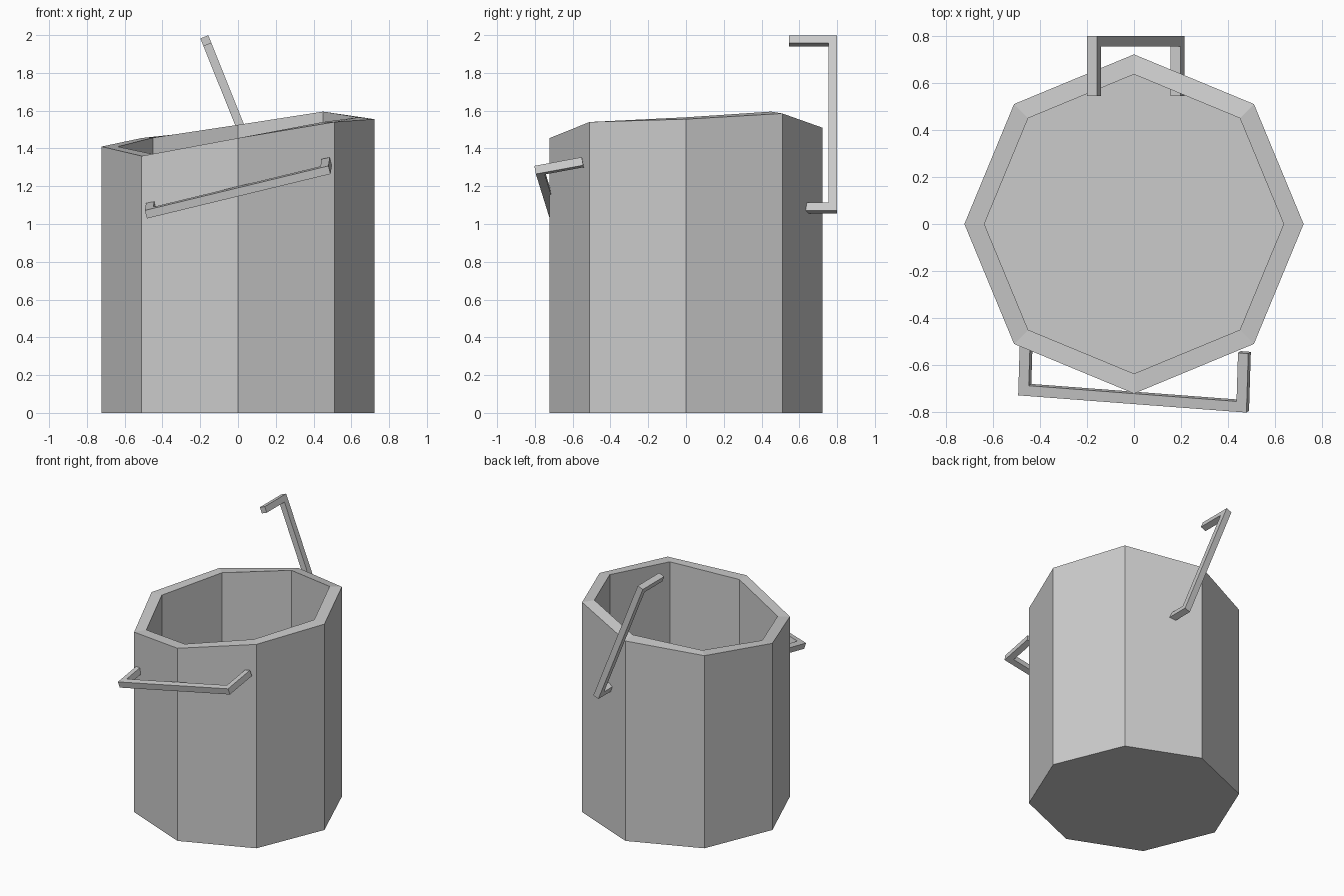
import bpy, bmesh
from math import cos, sin, pi
from mathutils import Vector

cube = bpy.data.objects.get("Cube")
if cube:
    bpy.data.objects.remove(cube)

GREY = (0.6, 0.6, 0.6, 1)
mat = bpy.data.materials.new("plain grey")
mat.use_nodes = True
mat.diffuse_color = GREY
mat.node_tree.nodes["Principled BSDF"].inputs["Base Color"].default_value = GREY


def finish(name, bm):
    bmesh.ops.recalc_face_normals(bm, faces=bm.faces)
    mesh = bpy.data.meshes.new(name)
    bm.to_mesh(mesh)
    bm.free()
    mesh.materials.append(mat)
    obj = bpy.data.objects.new(name, mesh)
    bpy.context.collection.objects.link(obj)
    return obj


def bucket():
    """Octagonal tub with a slanted, slightly uneven rim."""
    outer, inner, floor = 0.722, 0.637, 0.09
    # Rim heights, counter-clockwise from +x
    rim = [1.555, 1.585, 1.51, 1.455, 1.41, 1.36, 1.455, 1.54]
    rim_in = [1.565, 1.595, 1.525, 1.457, 1.41, 1.37, 1.455, 1.54]
    bm = bmesh.new()

    def ring(radius, heights):
        return [bm.verts.new((radius * cos(i * pi / 4), radius * sin(i * pi / 4), z))
                for i, z in enumerate(heights)]

    rings = [ring(outer, [0] * 8), ring(outer, rim),
             ring(inner, rim_in), ring(inner, [floor] * 8)]
    for low, high in zip(rings, rings[1:]):
        for i in range(8):
            j = (i + 1) % 8
            bm.faces.new((low[i], low[j], high[j], high[i]))
    bm.faces.new(rings[0])
    bm.faces.new(rings[-1])
    return finish("bucket", bm)


def handle(name, start, end, leg_dir, leg=0.2325, half=0.0225):
    """Square-section U bar: start and end are its corner centres."""
    start, end = Vector(start), Vector(end)
    span = (end - start).length
    u = (end - start).normalized()
    v = Vector(leg_dir)
    v = (v - u * v.dot(u)).normalized()
    n = u.cross(v)
    outline = [(-half, -half), (span + half, -half), (span + half, leg),
               (span - half, leg), (span - half, half), (half, half),
               (half, leg), (-half, leg)]
    bm = bmesh.new()
    face = bm.faces.new([bm.verts.new(start + u * a + v * b - n * half)
                         for a, b in outline])
    side = bmesh.ops.extrude_face_region(bm, geom=[face])["geom"]
    bmesh.ops.translate(bm, vec=n * half * 2,
                        verts=[g for g in side if isinstance(g, bmesh.types.BMVert)])
    return finish(name, bm)


bucket()
handle("back_handle", (-0.17, 0.7775, 1.97), (0.185, 0.7775, 1.085), (0, -1, 0))
handle("front_handle", (-0.465, -0.705, 1.06), (0.463, -0.775, 1.285), (0.015, 0.25, 0.048))
